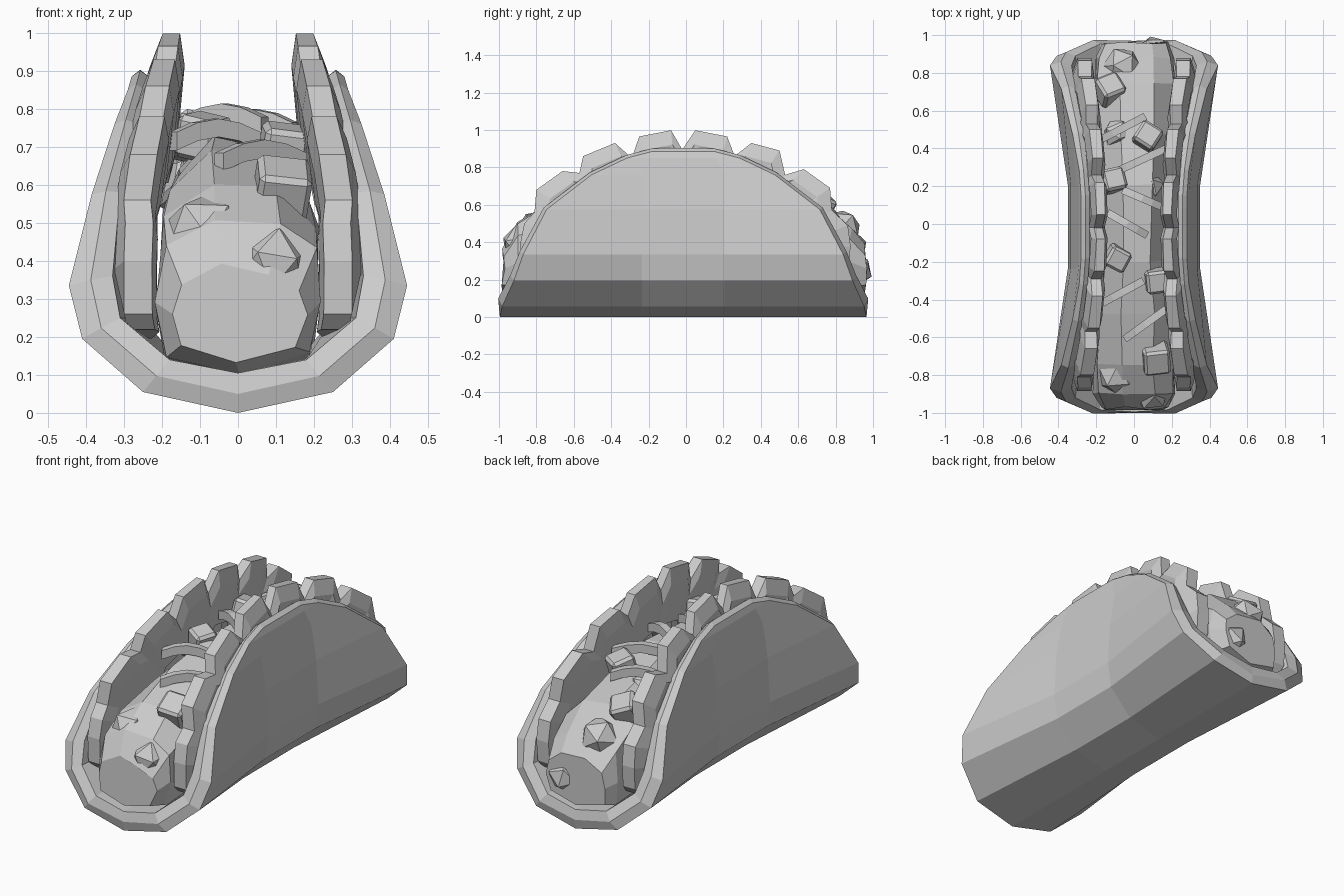
import bpy, bmesh, math, random
from mathutils import Vector, Matrix

if "Cube" in bpy.data.objects:
    bpy.data.objects.remove(bpy.data.objects["Cube"])

random.seed(4)


def finish(name, bm):
    bmesh.ops.recalc_face_normals(bm, faces=bm.faces)
    me = bpy.data.meshes.new(name)
    bm.to_mesh(me)
    bm.free()
    ob = bpy.data.objects.new(name, me)
    bpy.context.collection.objects.link(ob)
    return ob


def loft(bm, rings, caps=True):
    """Skin closed rings of equal length."""
    vs = [[bm.verts.new(p) for p in r] for r in rings]
    n = len(vs[0])
    for a, b in zip(vs, vs[1:]):
        for i in range(n):
            k = (i + 1) % n
            bm.faces.new((a[i], a[k], b[k], b[i]))
    if caps:
        bm.faces.new(vs[0])
        bm.faces.new(vs[-1])
    return vs


# Folded shell: rows run up one side, down and up the other
# (z, half length, outer x end, outer x middle, inner z, inner x end, inner x middle)
ROWS = [(0, .98, 0, 0, .105, 0, 0),
        (.055, .968, .25, .20, .14, .18, .16),
        (.195, .905, .41, .33, .25, .31, .25),
        (.335, .855, .445, .35, .36, .33, .265),
        (.575, .73, .385, .335, .58, .31, .26),
        (.76, .49, .325, .305, .76, .265, .25),
        (.85, .30, .29, .29, .85, .245, .24),
        (.885, .165, .28, .28, .885, .235, .235)]


def shell_ring(row, s):
    z, ye, xo, xm, zi, xi, xim = row
    yc = min(.22, ye * .6)
    mx, my, mz = (xo + xi) / 2, ye * 1.022, (z + zi) / 2 * (1 + .02 * z)
    if z == 0:
        my, mz = ye * 1.005, .05
    pts = [(xo, -ye, z), (xm, -yc, z), (xm, yc, z), (xo, ye, z), (mx, my, mz),
           (xi, ye, zi), (xim, yc, zi), (xim, -yc, zi), (xi, -ye, zi), (mx, -my, mz)]
    return [(s * x, y - .015, zz) for x, y, zz in pts]


bm = bmesh.new()
rings = [shell_ring(r, 1) for r in reversed(ROWS)] + [shell_ring(r, -1) for r in ROWS[1:]]
vs = loft(bm, rings, caps=False)
for ring in (vs[0], vs[-1]):      # rounded top rim
    x = (ring[1].co.x + ring[6].co.x) / 2
    a = bm.verts.new((x, -.115, .903))
    b = bm.verts.new((x, .085, .903))
    o0, o1, o2, o3, m1, i3, i2, i1, i0, m0 = ring
    for f in ((o0, o1, a, m0), (o1, o2, b, a), (o2, o3, m1, b),
              (i0, i1, a, m0), (i1, i2, b, a), (i2, i3, m1, b)):
        bm.faces.new(f)
finish("folded_shell", bm)

# Ruffled lettuce leaf on each side, following the rim (y, z)
RUFFLE = [(-.84, .22), (-.88, .26), (-.885, .40), (-.865, .50), (-.81, .56), (-.80, .68),
          (-.66, .78), (-.57, .77), (-.55, .86), (-.38, .93), (-.29, .85),
          (-.25, .965), (-.08, .998), (-.02, .895), (.05, .998), (.22, .965),
          (.26, .86), (.35, .93), (.50, .89), (.53, .76), (.63, .79), (.77, .69),
          (.78, .57), (.865, .49), (.88, .38), (.87, .26), (.84, .22)]
VALLEYS = {4, 7, 10, 13, 16, 19, 22}


def lettuce(name, s):
    bm = bmesh.new()
    rings = []
    for i, (y, z) in enumerate(RUFFLE):
        xin = .14 + .095 * y * y + (.015 if i in VALLEYS else 0)
        tip = .055 + .035 * abs(y)
        mid = (.085 + .03 * abs(y)) * min(1, z / .35)

        def at(k, x):
            return (s * x, y * k, .15 + (z - .15) * k)
        rings.append([at(1, xin + .012), at(1, xin + tip), at(.91, xin + mid),
                      at(.65, xin + .06), at(.65, xin + .02), at(.9, xin)])
    loft(bm, rings)
    finish(name, bm)


lettuce("lettuce_right", 1)
lettuce("lettuce_left", -1)


# Lumpy meat filling: (y, half width, bottom, top)
def j(a):
    return random.uniform(-a, a)


bm = bmesh.new()
rings = []
for y, w, b, t in [(-.975, .175, .155, .37), (-.90, .21, .13, .50), (-.74, .215, .11, .59),
                   (-.47, .20, .11, .67), (-.2, .18, .11, .72), (.2, .18, .11, .72), (.47, .20, .11, .68),
                   (.74, .215, .11, .60), (.88, .21, .13, .48), (.955, .175, .155, .38)]:
    h = t - b
    sec = [(0, b - .02), (w * .9, b + .02), (w, b + h * .45), (w * .95, b + h * .8),
           (w * .5, t), (-w * .3, t + .015), (-w * .88, b + h * .87), (-w, b + h * .45), (-w * .9, b + .02)]
    rings.append([(x + j(.01), y + j(.012), z + j(.012)) for x, z in sec])
loft(bm, rings)
finish("meat_filling", bm)

# Flattened meat lumps, mostly buried
bm = bmesh.new()
for x, y, z, r in [(.09, -.89, .39, .1), (-.09, -.80, .47, .11), (.1, .91, .25, .09),
                   (-.06, .83, .47, .11), (.08, .2, .66, .08), (-.08, .48, .62, .09)]:
    m = Matrix.Translation((x, y, z)) @ Matrix.Rotation(j(3), 4, 'Z') @ Matrix.Rotation(j(3), 4, 'X')
    bmesh.ops.create_icosphere(bm, subdivisions=1, radius=r, matrix=m)
finish("meat_lumps", bm)

# Diced tomato cubes: (x, y, z, size, turn)
for n, (x, y, z, s, a) in enumerate([(-.13, .71, .60, .13, .5), (.07, .46, .69, .125, -.55),
                                     (-.11, .23, .725, .12, .25), (-.09, -.18, .725, .115, -.5),
                                     (.12, -.30, .695, .12, .1), (.115, -.71, .585, .14, .05)]):
    bm = bmesh.new()
    bmesh.ops.create_cube(bm, size=s)
    bmesh.ops.bevel(bm, geom=bm.edges[:], offset=.014, segments=1, affect='EDGES')
    slope = -math.atan(y * .75)
    bm.transform(Matrix.Translation((x, y, z)) @ Matrix.Rotation(slope, 4, 'X')
                 @ Matrix.Rotation(a, 4, 'Z') @ Matrix.Rotation(.15, 4, 'Y'))
    finish(f"tomato_cube_{n + 1}", bm)

# Arched cheese shreds: (start x, y, end x, y, z)
for n, (x0, y0, x1, y1, z) in enumerate([(-.17, .45, .06, .57, .68), (-.11, .27, .17, .40, .72),
                                         (-.06, .18, .15, .09, .74), (-.14, .06, .07, -.06, .755),
                                         (-.17, -.42, .05, -.30, .715), (-.05, -.61, .17, -.45, .66)]):
    a, b = Vector((x0, y0, z)), Vector((x1, y1, z))
    side = (b - a).cross(Vector((0, 0, 1))).normalized() * .02
    bm = bmesh.new()
    rings = []
    for k in range(5):
        t = k / 4
        c = a.lerp(b, t) + Vector((0, 0, .035 * math.sin(math.pi * t)))
        up = Vector((0, 0, .024))
        rings.append([c - side - up, c + side - up, c + side + up, c - side + up])
    loft(bm, rings)
    finish(f"cheese_shred_{n + 1}", bm)
